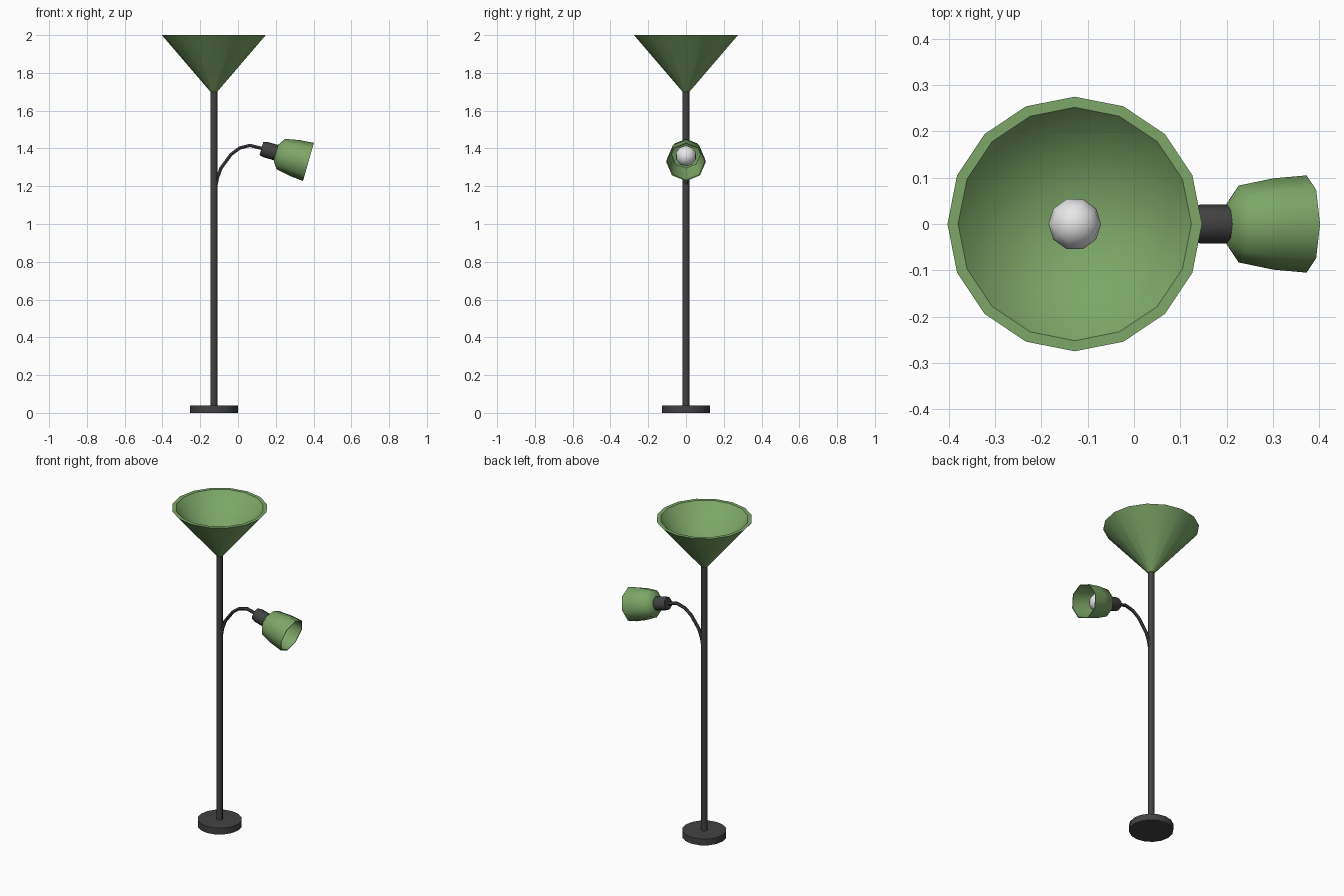
import bpy, bmesh, math
from mathutils import Matrix

if "Cube" in bpy.data.objects:
    bpy.data.objects.remove(bpy.data.objects["Cube"])

PX = -0.128  # x position of the pole


def material(name, colour):
    m = bpy.data.materials.new(name)
    m.diffuse_color = (*colour, 1)
    m.use_nodes = True
    m.node_tree.nodes["Principled BSDF"].inputs["Base Color"].default_value = m.diffuse_color
    return m


GREEN = material("shade green", (0.205, 0.385, 0.135))
DARK = material("dark metal", (0.055, 0.055, 0.056))
WHITE = material("bulb white", (0.8, 0.8, 0.8))


def finish(obj, mat, angle):
    obj.data.materials.clear()
    obj.data.materials.append(mat)
    bpy.ops.object.select_all(action='DESELECT')
    obj.select_set(True)
    bpy.context.view_layer.objects.active = obj
    bpy.ops.object.shade_smooth_by_angle(angle=math.radians(angle))


def lathe(name, profile, sides, mat, matrix, angle=40):
    """Spin a (radius, height) profile around local z."""
    bm = bmesh.new()
    rings = [[bm.verts.new((r * math.cos(2 * math.pi * i / sides),
                            r * math.sin(2 * math.pi * i / sides), h))
              for i in range(sides)] for r, h in profile]
    for a, b in zip(rings, rings[1:]):
        for i in range(sides):
            j = (i + 1) % sides
            bm.faces.new((a[i], a[j], b[j], b[i]))
    bmesh.ops.remove_doubles(bm, verts=bm.verts, dist=1e-5)
    bmesh.ops.recalc_face_normals(bm, faces=bm.faces)
    bm.transform(matrix)
    mesh = bpy.data.meshes.new(name)
    bm.to_mesh(mesh)
    bm.free()
    obj = bpy.data.objects.new(name, mesh)
    bpy.context.collection.objects.link(obj)
    finish(obj, mat, angle)
    return obj


def ball(r, h, rings=8):
    return [(r * math.sin(math.pi * i / rings), h - r * math.cos(math.pi * i / rings))
            for i in range(rings + 1)]


upright = Matrix.Translation((PX, 0, 0))
# reading lamp axis: starts at the arm's end and points outward, slightly down
tilted = Matrix.Translation((0.124, 0, 1.40)) @ Matrix.Rotation(math.radians(106), 4, 'Y')

# base and pole
lathe("base", [(0, 0), (0.127, 0), (0.127, 0.04), (0, 0.04)], 16, DARK, upright)
lathe("pole", [(0, 0.03), (0.0185, 0.03), (0.0185, 1.71), (0, 1.71)], 8, DARK, upright, 50)

# big upward shade and its bulb
lathe("main_shade", [(0, 1.70), (0.018, 1.70), (0.275, 2.0), (0.252, 2.0), (0, 1.712)],
      16, GREEN, upright)
lathe("main_bulb", ball(0.057, 1.80), 10, WHITE, upright, 50)

# curved arm
path = [(-0.115, 1.21), (-0.109, 1.245), (-0.09, 1.296), (-0.037, 1.368),
        (0.008, 1.402), (0.063, 1.416), (0.13, 1.399)]
curve = bpy.data.curves.new("arm", 'CURVE')
curve.dimensions = '3D'
curve.bevel_depth = 0.01
curve.bevel_resolution = 1
curve.use_fill_caps = True
spline = curve.splines.new('POLY')
spline.points.add(len(path) - 1)
for p, (x, z) in zip(spline.points, path):
    p.co = (x, 0, z, 1)
arm = bpy.data.objects.new("arm", curve)
bpy.context.collection.objects.link(arm)
bpy.ops.object.select_all(action='DESELECT')
arm.select_set(True)
bpy.context.view_layer.objects.active = arm
bpy.ops.object.convert(target='MESH')
finish(bpy.context.view_layer.objects.active, DARK, 50)

# reading lamp: socket, shade, bulb
lathe("socket", [(0, 0), (0.036, 0), (0.042, 0.02), (0.042, 0.084), (0, 0.084)],
      8, DARK, tilted, 50)
lathe("reading_shade", [(0, 0.08), (0.044, 0.08), (0.083, 0.106), (0.0986, 0.184),
                        (0.105, 0.259), (0.099, 0.259), (0.092, 0.184),
                        (0.077, 0.111), (0, 0.088)], 8, GREEN, tilted, 60)
lathe("reading_bulb", ball(0.056, 0.144), 10, WHITE, tilted, 50)
